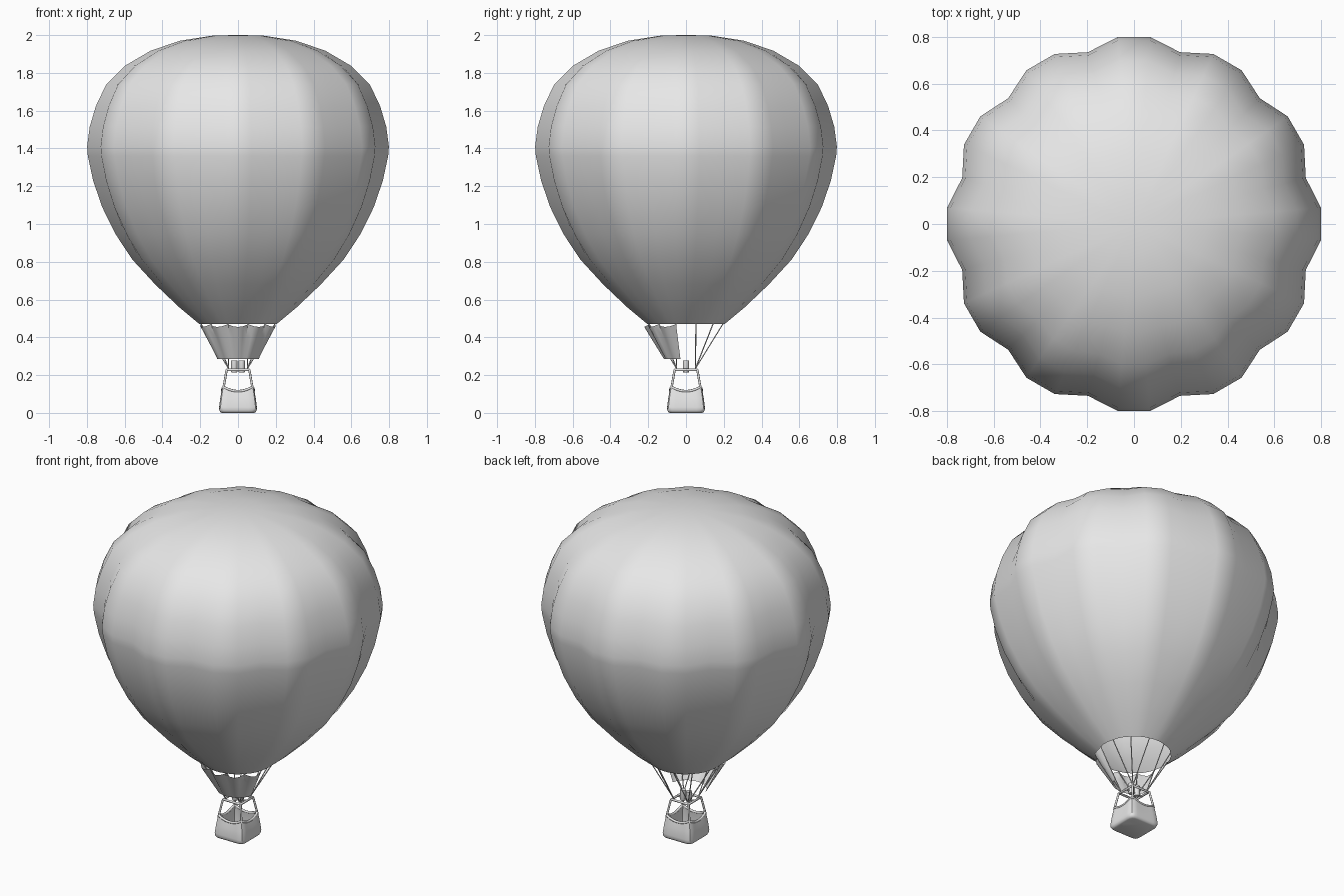
import bpy, math
from math import sin, cos, radians, pi

if "Cube" in bpy.data.objects:
    bpy.data.objects.remove(bpy.data.objects["Cube"])

grey = bpy.data.materials.new("plain grey")
grey.diffuse_color = (0.8, 0.8, 0.8, 1)
grey.use_nodes = True
grey.node_tree.nodes["Principled BSDF"].inputs["Base Color"].default_value = grey.diffuse_color


def add_mesh(name, verts, faces, sharp_angle=None):
    """Smooth shaded mesh, with sharp edges kept when an angle is given."""
    me = bpy.data.meshes.new(name)
    me.from_pydata(verts, [], faces)
    me.materials.append(grey)
    ob = bpy.data.objects.new(name, me)
    bpy.context.collection.objects.link(ob)
    me.polygons.foreach_set("use_smooth", [True] * len(me.polygons))
    if sharp_angle:
        me.set_sharp_from_angle(angle=radians(sharp_angle))
    return ob


def loft(name, rings, closed=True, cap_start=False, cap_end=False, sharp_angle=None):
    """Skin a stack of rings with equal point counts."""
    n = len(rings[0])
    verts = [p for ring in rings for p in ring]
    faces = []
    for i in range(len(rings) - 1):
        for j in range(n if closed else n - 1):
            k = (j + 1) % n
            faces.append((i * n + j, i * n + k, (i + 1) * n + k, (i + 1) * n + j))
    if cap_start:
        faces.append(tuple(reversed(range(n))))
    if cap_end:
        faces.append(tuple(range((len(rings) - 1) * n, len(rings) * n)))
    return add_mesh(name, verts, faces, sharp_angle)


def tubes(name, paths, radius, cyclic=False, sides=1):
    """Round bars along polylines, turned into one mesh."""
    cu = bpy.data.curves.new(name, 'CURVE')
    cu.dimensions = '3D'
    cu.bevel_depth = radius
    cu.bevel_resolution = sides
    cu.use_fill_caps = True
    for path in paths:
        sp = cu.splines.new('POLY')
        sp.points.add(len(path) - 1)
        for pt, co in zip(sp.points, path):
            pt.co = (*co, 1)
        sp.use_cyclic_u = cyclic
    tmp = bpy.data.objects.new(name + " path", cu)
    bpy.context.collection.objects.link(tmp)
    bpy.context.view_layer.update()
    me = bpy.data.meshes.new_from_object(tmp.evaluated_get(bpy.context.evaluated_depsgraph_get()))
    bpy.data.objects.remove(tmp)
    me.name = name
    me.materials.clear()
    me.materials.append(grey)
    ob = bpy.data.objects.new(name, me)
    bpy.context.collection.objects.link(ob)
    me.polygons.foreach_set("use_smooth", [True] * len(me.polygons))
    me.set_sharp_from_angle(angle=radians(50))
    return ob


# Envelope: 12 gores of three strips, the seams pulled inwards
profile = [(0.205, 0.47), (0.31, 0.557), (0.44, 0.68), (0.56, 0.81), (0.65, 0.945),
           (0.722, 1.09), (0.77, 1.23), (0.798, 1.36), (0.802, 1.41), (0.788, 1.515),
           (0.755, 1.625), (0.70, 1.74), (0.60, 1.838), (0.465, 1.917), (0.31, 1.97),
           (0.13, 1.998), (0.01, 2.0)]
rings = []
for r, z in profile:
    seam = 0.01 + 0.042 * min(1, max(0, (r - 0.2) / 0.5))
    ring = []
    for k in range(36):
        a = radians(5 + 10 * k)
        q = r * (1 - seam) if k % 3 == 1 else r
        ring.append((q * cos(a), q * sin(a), z))
    rings.append(ring)
loft("envelope", rings, cap_end=True)

# Skirt: front scoop of five panels hung from the mouth corners
skirt = []
for t in (0, 0.33, 0.67, 1):
    ring = []
    for k in range(21):
        a = radians(195 + 7.5 * k)
        bulge = sin(pi * (k % 4) / 4)
        r = 0.203 + (0.113 - 0.203) * t + 0.018 * bulge * (1 - 0.8 * t)
        z = 0.469 + (0.285 - 0.469) * t - 0.014 * bulge * (1 - t)
        ring.append((r * cos(a), r * sin(a), z))
    skirt.append(ring)
loft("skirt", skirt, closed=False, sharp_angle=40)

# Ropes: three from each corner of the burner frame to the mouth
ropes = []
for k in range(12):
    a = radians(15 + 30 * k)
    sx, sy = math.copysign(1, cos(a)), math.copysign(1, sin(a))
    ropes.append([(0.05 * sx, 0.05 * sy, 0.235), (0.203 * cos(a), 0.203 * sin(a), 0.472)])
tubes("ropes", ropes, 0.003)

# Burner frame, cross bar and leaning poles
corners = [(1, 1), (-1, 1), (-1, -1), (1, -1)]
tubes("burner_frame", [[(0.058 * x, 0.058 * y, 0.228) for x, y in corners]], 0.0075, True, 2)
tubes("burner_bar", [[(-0.058, 0, 0.228), (0.058, 0, 0.228)]], 0.005, sides=2)
tubes("poles", [[(0.078 * x, 0.078 * y, 0.125), (0.06 * x, 0.06 * y, 0.228)]
                for x, y in corners], 0.006, sides=2)

# Pair of burners
for name, x in (("left_burner", -0.02), ("right_burner", 0.02)):
    loft(name, [[(x + r * cos(k * pi / 6), r * sin(k * pi / 6), z) for k in range(12)]
                for r, z in ((0.014, 0.213), (0.017, 0.22), (0.017, 0.277))],
         cap_start=True, cap_end=True, sharp_angle=40)


def square_ring(h, z=None):
    """Rounded square; without z it follows the sagging rim."""
    ring = []
    for k in range(48):
        a = 2 * pi * k / 48
        c, s = cos(a), sin(a)
        r = h / (abs(c) ** 9 + abs(s) ** 9) ** (1 / 9)
        x, y = r * c, r * s
        t = min(abs(x), abs(y)) / h
        ring.append((x, y, 0.115 + 0.026 * t * t if z is None else z))
    return ring


# Basket: rounded bottom, walls narrowing upwards, hollow inside
loft("basket", [square_ring(0.086, 0), square_ring(0.094, 0.004), square_ring(0.099, 0.014),
                square_ring(0.1, 0.03), square_ring(0.094, 0.08), square_ring(0.085),
                square_ring(0.077), square_ring(0.088, 0.03), square_ring(0.086, 0.012)],
     cap_start=True, cap_end=True, sharp_angle=45)
tubes("basket_rim", [square_ring(0.082)], 0.007, True, 2)
